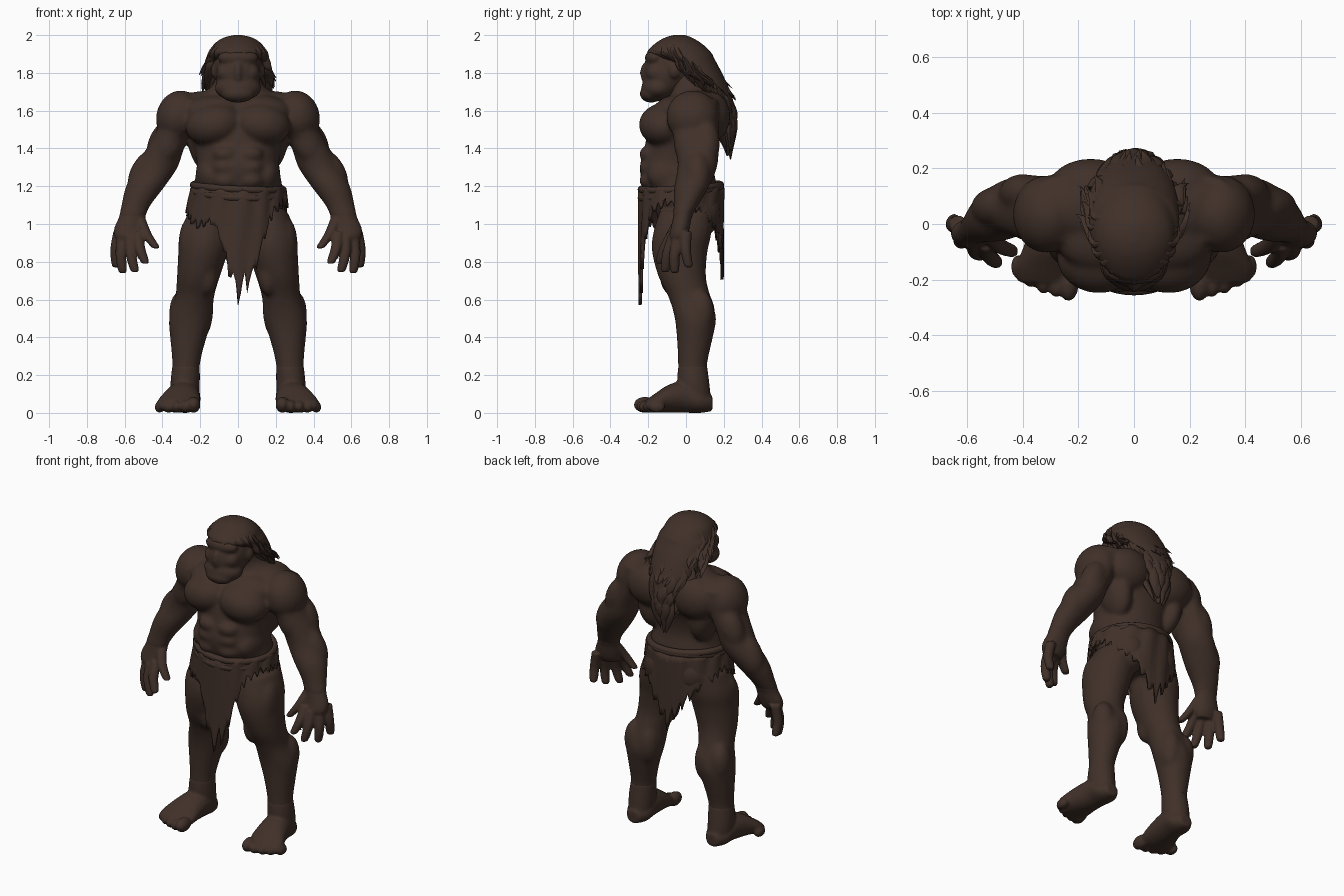
import bpy, bmesh, math, random
from mathutils import Vector, Matrix

random.seed(7)
if "Cube" in bpy.data.objects:
    bpy.data.objects.remove(bpy.data.objects["Cube"])

material = bpy.data.materials.new("dark_brown")
material.use_nodes = True
brown = (0.052, 0.03, 0.022, 1)
material.diffuse_color = brown
shader = material.node_tree.nodes["Principled BSDF"]
shader.inputs["Base Color"].default_value = brown
shader.inputs["Roughness"].default_value = 0.8


def smooth_rows(rows, steps=4):
    """Catmull-Rom resampling of section rows."""
    pts = [Vector(r) for r in rows]
    last = len(pts) - 1
    out = []
    for i in range(last):
        a, b, c, d = pts[max(i - 1, 0)], pts[i], pts[i + 1], pts[min(i + 2, last)]
        for k in range(steps):
            t = k / steps
            out.append(0.5 * (2 * b + (c - a) * t + (2 * a - 5 * b + 4 * c - d) * t * t
                              + (3 * b - a - 3 * c + d) * t ** 3))
    return out + [pts[-1]]


def loft(bm, rows, side=1, along="z", sides=20, steps=4):
    """Elliptical sections (x, y, z, radius, radius) skinned into a closed tube."""
    rings = []
    for x, y, z, ra, rb in smooth_rows(rows, steps):
        ring = []
        for k in range(sides):
            a = math.tau * k / sides
            u, v = ra * math.cos(a), rb * math.sin(a)
            co = (x + u, y + v, z) if along == "z" else (x + u, y, z + v)
            ring.append(bm.verts.new((co[0] * side, co[1], co[2])))
        rings.append(ring)
    for low, high in zip(rings, rings[1:]):
        for k in range(sides):
            n = (k + 1) % sides
            bm.faces.new((low[k], low[n], high[n], high[k]))
    bm.faces.new(rings[0])
    bm.faces.new(rings[-1])


def blob(bm, centre, size, side=1, tilt=0):
    """Ellipsoid muscle, tilted about the y axis."""
    x, y, z = centre
    m = (Matrix.Translation((x * side, y, z)) @ Matrix.Rotation(tilt * side, 4, "Y")
         @ Matrix.Diagonal((*size, 1)))
    bmesh.ops.create_icosphere(bm, subdivisions=3, radius=1, matrix=m)


def finish(bm, name, voxel=0, soften=0):
    bmesh.ops.recalc_face_normals(bm, faces=bm.faces)
    mesh = bpy.data.meshes.new(name)
    bm.to_mesh(mesh)
    bm.free()
    mesh.materials.append(material)
    obj = bpy.data.objects.new(name, mesh)
    bpy.context.collection.objects.link(obj)
    if voxel:
        remesh = obj.modifiers.new("fuse", "REMESH")
        remesh.mode = "VOXEL"
        remesh.voxel_size = voxel
        remesh.use_smooth_shade = True
        soft = obj.modifiers.new("soften", "SMOOTH")
        soft.factor, soft.iterations = 0.5, soften
    else:
        bpy.ops.object.select_all(action="DESELECT")
        obj.select_set(True)
        bpy.context.view_layer.objects.active = obj
        bpy.ops.object.shade_smooth_by_angle(angle=math.radians(60))
    return obj


# Body: trunk, limbs and muscles fused into one skin
body = bmesh.new()
trunk = [(0.98, 0, .19, .14), (1.1, 0, .24, .17), (1.2, -.03, .235, .195), (1.3, -.05, .218, .195),
         (1.4, -.03, .23, .19), (1.5, 0, .268, .2), (1.6, .035, .28, .18),
         (1.67, .05, .23, .14), (1.73, .03, .14, .12), (1.82, -.02, .11, .1)]
loft(body, [(0, y, z, rx, ry) for z, y, rx, ry in trunk], sides=32)

arm = [(.28, .05, 1.66, .09, .12), (.335, .05, 1.5, .095, .125), (.385, .06, 1.4, .1, .115),
       (.43, .06, 1.3, .111, .105), (.49, .03, 1.2, .104, .093), (.54, 0, 1.1, .078, .065),
       (.56, -.02, 1.04, .07, .05), (.565, -.025, 1.01, .05, .035)]
leg = [(.16, 0, 1.07, .1, .14), (.172, -.02, .95, .137, .155), (.185, -.033, .85, .132, .147),
       (.21, -.02, .72, .114, .126), (.23, .02, .61, .103, .112), (.25, .05, .5, .116, .11),
       (.265, .045, .38, .093, .093), (.275, .035, .25, .073, .077), (.28, .04, .15, .078, .085),
       (.28, .06, .04, .07, .075)]
foot = [(.28, .14, .05, .04, .04), (.28, .08, .06, .078, .06), (.285, 0, .085, .086, .085),
        (.3, -.09, .075, .1, .075), (.315, -.16, .053, .114, .052), (.32, -.21, .037, .095, .033)]
# centre, size and tilt of every paired muscle
muscles = {
    "pectoral": ((.125, -.115, 1.525), (.155, .135, .115), 0.15),
    "collar": ((.13, -.035, 1.61), (.16, .13, .075), 0.1),
    "deltoid": ((.315, .035, 1.57), (.118, .14, .14), -0.3),
    "trapezius": ((.2, .065, 1.635), (.16, .115, .068), 0.12),
    "shoulder_blade": ((.155, .135, 1.57), (.15, .1, .13), 0),
    "lat": ((.19, .06, 1.43), (.075, .115, .16), 0.2),
    "oblique": ((.155, -.06, 1.26), (.07, .145, .1), 0),
    "lower_back": ((.06, .06, 1.28), (.07, .07, .18), 0),
    "buttock": ((.105, .075, 1.06), (.115, .11, .13), 0),
    "biceps": ((.365, .0, 1.43), (.075, .065, .12), -0.4),
    "triceps": ((.4, .11, 1.43), (.075, .07, .13), -0.4),
    "forearm": ((.485, .06, 1.27), (.085, .075, .14), -0.5),
    "outer_thigh": ((.245, -.05, .85), (.068, .1, .18), 0.1),
    "inner_knee": ((.16, -.075, .73), (.055, .065, .11), 0),
    "kneecap": ((.23, -.055, .63), (.055, .037, .07), 0),
    "calf_in": ((.2, .08, .52), (.065, .075, .13), 0),
    "calf_out": ((.3, .08, .53), (.065, .07, .12), 0),
}
for side in (1, -1):
    loft(body, arm, side)
    loft(body, leg, side)
    for centre, size, tilt in muscles.values():
        blob(body, centre, size, side, tilt)
    for z in (1.37, 1.3, 1.23):
        blob(body, (.065, -.19, z), (.07, .058, .048), side)
finish(body, "body", voxel=.0105, soften=14)

# Hands: palm, four fingers and a thumb
hands = bmesh.new()
palm = [(.552, -.01, 1.07, .07, .055), (.562, -.02, 1.03, .071, .05), (.575, -.03, .98, .08, .05),
        (.578, -.04, .94, .077, .048), (.578, -.045, .91, .06, .036)]
fingers = [((.63, .0, .96), (.645, .015, .77)), ((.61, -.04, .94), (.61, -.06, .74)),
           ((.57, -.065, .94), (.545, -.11, .745)), ((.53, -.065, .96), (.49, -.14, .79)),
           ((.52, -.03, 1.03), (.432, -.1, .87))]
for side in (1, -1):
    loft(hands, palm, side)
    for base, tip in fingers:
        a, b = Vector(base), Vector(tip)
        mid = (a + b) / 2 + Vector((.01, -.01, 0))
        loft(hands, [(*a, .031, .032), (*mid, .029, .029), (*b.lerp(mid, .15), .024, .024),
                     (*b, .012, .012)], side, sides=12)
finish(hands, "hands", voxel=.007, soften=3)

# Feet with toes, biggest on the inside
feet = bmesh.new()
for side in (1, -1):
    loft(feet, foot, side, along="y")
    loft(feet, leg[-3:], side)
    for k in range(5):
        r = .043 if k == 0 else .035 - .001 * k
        blob(feet, (.235 + .045 * k, -.217 - .004 * k + .005 * k * k, r),
             (r * .85, r * 1.4, r), side)
finish(feet, "feet", voxel=.0085, soften=5)

# Head with heavy brow and jaw
head = bmesh.new()
blob(head, (0, -.05, 1.83), (.13, .14, .15))
blob(head, (0, -.11, 1.79), (.12, .118, .13))
blob(head, (0, -.145, 1.72), (.124, .092, .07))
blob(head, (0, -.185, 1.69), (.09, .06, .048))
blob(head, (0, -.165, 1.88), (.11, .053, .045))
blob(head, (0, -.21, 1.8), (.024, .034, .06))
for side in (1, -1):
    blob(head, (.07, -.155, 1.8), (.045, .055, .05), side)
    blob(head, (.125, -.06, 1.81), (.02, .03, .04), side)
finish(head, "head", voxel=.009, soften=8)

# Hair: one swept mass with loose locks
hair = bmesh.new()
mass = [(0, -.035, 2.0, .02, .03), (0, -.04, 1.985, .08, .075), (0, -.04, 1.95, .128, .13),
        (0, -.035, 1.905, .15, .17), (0, .005, 1.875, .16, .145), (0, .065, 1.8, .16, .125),
        (0, .12, 1.7, .145, .115), (0, .17, 1.6, .1, .09), (0, .195, 1.5, .062, .058),
        (0, .215, 1.42, .033, .025), (0, .22, 1.36, .005, .005)]
loft(hair, mass, sides=36)


def hair_at(z):
    return min(smooth_rows(mass, 8), key=lambda row: abs(row[2] - z))


def lock(a, z, length, width, flare):
    """Tapered strand; angle 0 points backwards."""
    _, y, z, rx, ry = hair_at(z)
    rows = []
    for t, w in ((0, .4), (.35, 1), (.7, .7), (1, .05)):
        low = hair_at(max(z - length * t, 1.4))
        grow = .92 + flare * t * t
        turn = a + .25 * flare * math.sin(9 * t + z * 40)
        rows.append((math.sin(turn) * (rx * (1 - t) + low[3] * t) * grow,
                     (y * (1 - t) + low[1] * t) + math.cos(turn) * (ry * (1 - t) + low[4] * t) * grow,
                     z - length * t, width * w, width * w * .6))
    loft(hair, rows, sides=8, steps=3)


for side in (1, -1):
    for k in range(34):
        lock(side * random.uniform(0, 1.6), random.uniform(1.54, 1.95),
             random.uniform(.1, .22), random.uniform(.02, .036), random.uniform(.1, .26))
    for k in range(12):
        lock(side * random.uniform(1.2, 1.9), random.uniform(1.82, 1.94),
             random.uniform(.1, .2), random.uniform(.02, .03), random.uniform(.22, .42))
    # Fringe swept from the parting down to the temples
    for k in range(5):
        lock(side * (1.8 + .28 * k), 1.95 - .003 * k, .105 - .012 * k, .034, .1)
finish(hair, "hair")

# Loincloth: ragged sheet, its lower edge given by angle from the front
hem = [(-180, .76), (-165, .86), (-140, 1.0), (-100, 1.1), (-70, 1.05), (-50, 1.0), (-30, 1.02),
       (-20, .95), (-12, .8), (0, .64), (14, .72), (22, .84), (32, .98), (45, 1.08), (70, 1.12),
       (100, 1.11), (150, .98), (180, .76)]


def hem_height(deg):
    for (a, za), (b, zb) in zip(hem, hem[1:]):
        if a <= deg <= b:
            return za + (zb - za) * (deg - a) / (b - a)


cloth = bmesh.new()
columns, levels = 144, 8
grid = []
for k in range(columns):
    deg = -180 + 360 * k / columns
    a = math.radians(deg)
    # Torn teeth four columns wide, longest where the cloth hangs lowest
    tooth = (k % 4) / 3 * random.uniform(.6, 1.2)
    bottom = hem_height(deg)
    bottom += (tooth - .5) * (.05 + .25 * max(1 - bottom, 0))
    column = []
    for j in range(levels + 1):
        t = j / levels
        z = 1.19 + (bottom - 1.19) * t
        fold = .005 * math.sin(a * 13 + t * 3) * (1 - .4 * t)
        rx = .243 + fold + .2 * min(1.19 - z, .2)
        ry = .217 + fold
        column.append(cloth.verts.new((rx * math.sin(a), -.025 - ry * math.cos(a), z)))
    grid.append(column)
for k in range(columns):
    p, q = grid[k], grid[(k + 1) % columns]
    for j in range(levels):
        cloth.faces.new((p[j], q[j], q[j + 1], p[j + 1]))
sheet = finish(cloth, "loincloth")
thick = sheet.modifiers.new("thickness", "SOLIDIFY")
thick.thickness = .016
thick.offset = 0

# Rolled waist folds
for name, height, droop, radius in (("upper_waist_roll", 1.195, .012, .02),
                                    ("lower_waist_roll", 1.168, .03, .02)):
    curve = bpy.data.curves.new(name, "CURVE")
    curve.dimensions = "3D"
    curve.bevel_depth = radius
    curve.bevel_resolution = 3
    spline = curve.splines.new("POLY")
    spline.points.add(47)
    spline.use_cyclic_u = True
    spline.use_smooth = True
    for k, point in enumerate(spline.points):
        a = math.tau * k / 48
        z = height - droop * math.cos(a) - .012 * math.sin(a)
        point.co = (.235 * math.sin(a), -.027 - .209 * math.cos(a), z, 1)
    curve.materials.append(material)
    bpy.context.collection.objects.link(bpy.data.objects.new(name, curve))
